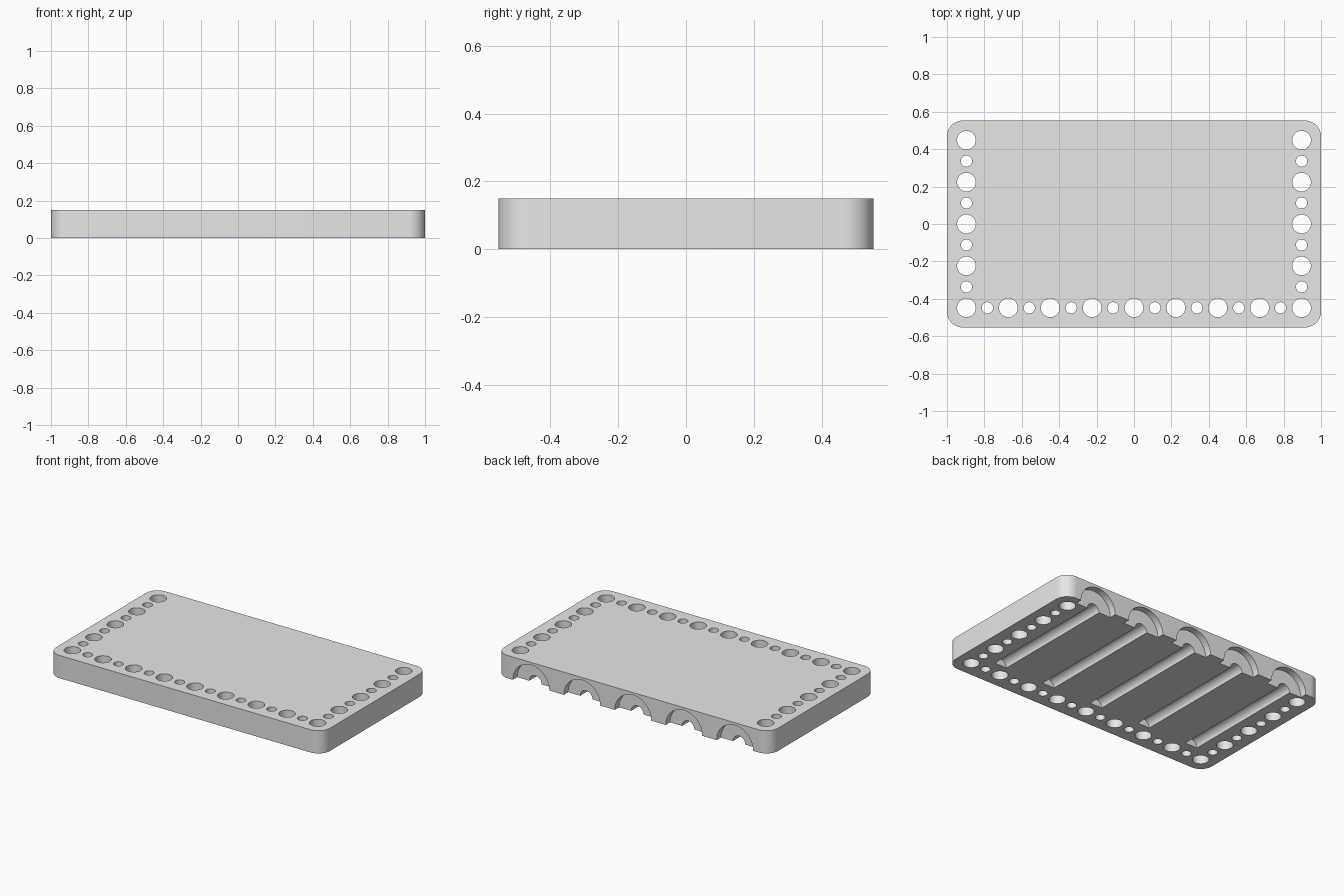
import bpy, bmesh
from math import pi, cos, sin
from mathutils import Matrix, Vector

cube = bpy.data.objects.get("Cube")
if cube:
    bpy.data.objects.remove(cube, do_unlink=True)

LENGTH, DEPTH, HEIGHT, CORNER = 2.0, 1.106, 0.15, 0.085
PITCH, EDGE_X, EDGE_Y = 0.224, 0.896, 0.448
SLOT_PITCH = 0.372

grey = bpy.data.materials.new("plain grey")
grey.use_nodes = True
colour = (0.8, 0.8, 0.8, 1)
grey.diffuse_color = colour
grey.node_tree.nodes["Principled BSDF"].inputs["Base Color"].default_value = colour


def make_object(name, bm):
    bmesh.ops.recalc_face_normals(bm, faces=bm.faces)
    mesh = bpy.data.meshes.new(name)
    bm.to_mesh(mesh)
    bm.free()
    mesh.materials.append(grey)
    obj = bpy.data.objects.new(name, mesh)
    bpy.context.collection.objects.link(obj)
    return obj


def add_cylinder(bm, radius, start, end, sides=48):
    start, end = Vector(start), Vector(end)
    axis = end - start
    turn = axis.to_track_quat('Z', 'Y').to_matrix().to_4x4()
    bmesh.ops.create_cone(bm, cap_ends=True, segments=sides, radius1=radius, radius2=radius,
                          depth=axis.length, matrix=Matrix.Translation((start + end) / 2) @ turn)


# Slab with rounded vertical corners
bm = bmesh.new()
outline = []
steps = 12
for quarter, (sx, sy) in enumerate([(1, 1), (-1, 1), (-1, -1), (1, -1)]):
    for i in range(steps + 1):
        a = (quarter + i / steps) * pi / 2
        outline.append(bm.verts.new((sx * (LENGTH / 2 - CORNER) + CORNER * cos(a),
                                     sy * (DEPTH / 2 - CORNER) + CORNER * sin(a), 0)))
base = bm.faces.new(outline)
raised = bmesh.ops.extrude_face_region(bm, geom=[base])
top = [g for g in raised["geom"] if isinstance(g, bmesh.types.BMVert)]
bmesh.ops.translate(bm, verts=top, vec=(0, 0, HEIGHT))
plate = make_object("plate", bm)

# Alternating large and small through holes along the front and both ends
spots = [(i * PITCH / 2, -EDGE_Y, i % 2) for i in range(-8, 9)]
spots += [(side * EDGE_X, i * PITCH / 2, i % 2) for side in (-1, 1) for i in range(-3, 5)]
bm = bmesh.new()
for x, y, small in spots:
    add_cylinder(bm, 0.03 if small else 0.05, (x, y, -0.1), (x, y, HEIGHT + 0.1))
hole_cutter = make_object("hole_cutter", bm)

# Half-round recesses in the back edge, each leading to a long half-round groove
recesses, grooves = bmesh.new(), bmesh.new()
back = DEPTH / 2
for i in range(-2, 3):
    x = i * SLOT_PITCH
    add_cylinder(recesses, 0.133, (x, back - 0.045, 0), (x, back + 0.1, 0), 64)
    add_cylinder(grooves, 0.045, (x, -0.355, 0), (x, back + 0.05, 0))
cutters = [hole_cutter, make_object("recess_cutter", recesses), make_object("groove_cutter", grooves)]

for cutter in cutters:
    cutter.hide_render = True
    mod = plate.modifiers.new(cutter.name, 'BOOLEAN')
    mod.operation = 'DIFFERENCE'
    mod.solver = 'EXACT'
    mod.object = cutter

# Bake the cuts, then drop the cutters
evaluated = plate.evaluated_get(bpy.context.evaluated_depsgraph_get())
plate.data = bpy.data.meshes.new_from_object(evaluated)
plate.data.name = "plate"
plate.modifiers.clear()
for cutter in cutters:
    bpy.data.objects.remove(cutter, do_unlink=True)

bpy.ops.object.select_all(action='DESELECT')
plate.select_set(True)
bpy.context.view_layer.objects.active = plate
bpy.ops.object.shade_smooth_by_angle(angle=pi / 6)
